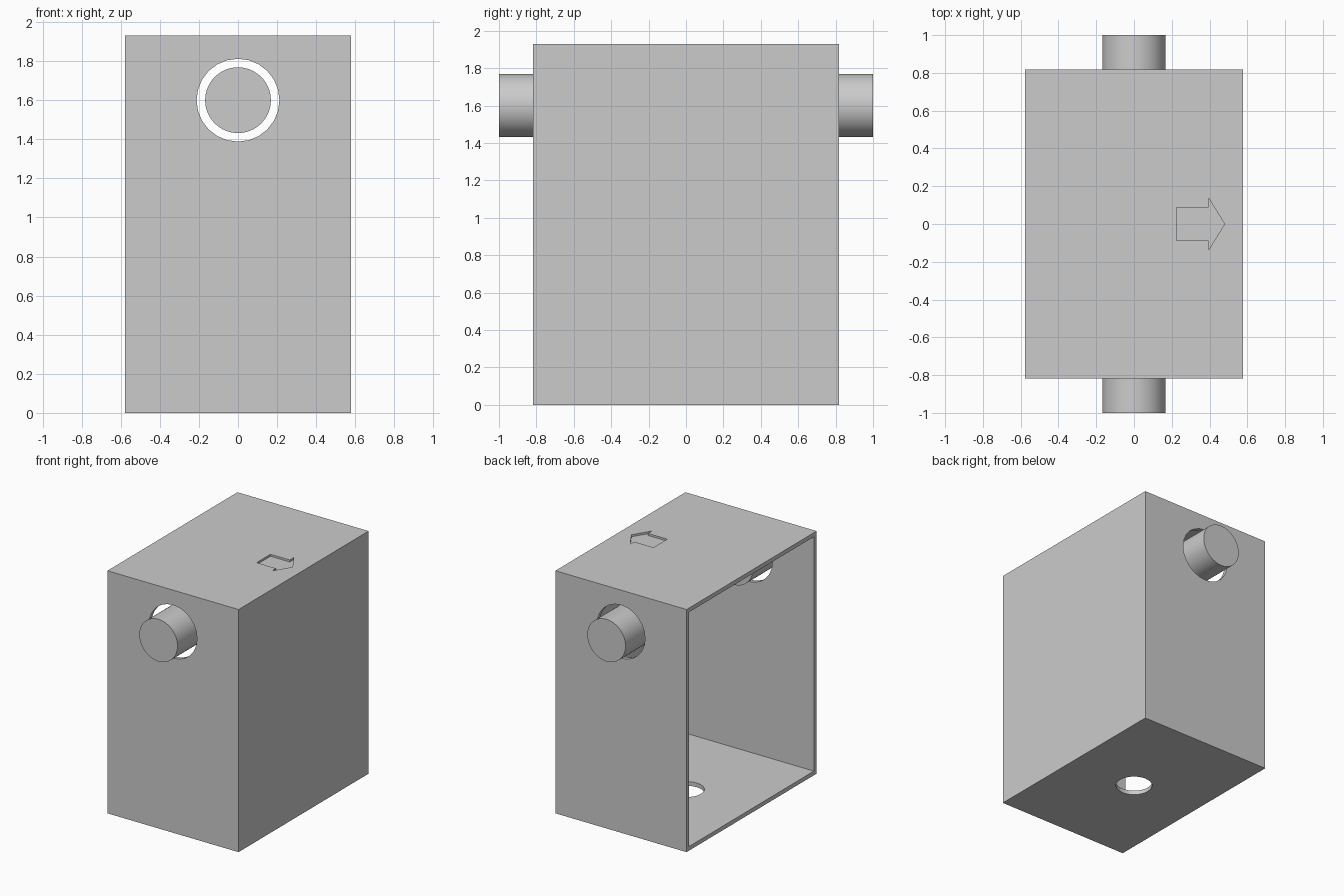
import bpy, bmesh, math
from mathutils import Matrix, Vector

default = bpy.data.objects.get("Cube")
if default:
    bpy.data.objects.remove(default, do_unlink=True)

grey = bpy.data.materials.new("light_grey")
grey.use_nodes = True
grey.diffuse_color = (0.6, 0.6, 0.6, 1)
grey.node_tree.nodes["Principled BSDF"].inputs["Base Color"].default_value = grey.diffuse_color

HALF_X, HALF_Y, HEIGHT, WALL = 0.577, 0.817, 1.93, 0.033
PIN_Z = 1.6


def finish(name, bm):
    bmesh.ops.recalc_face_normals(bm, faces=bm.faces)
    mesh = bpy.data.meshes.new(name)
    bm.to_mesh(mesh)
    bm.free()
    mesh.materials.append(grey)
    ob = bpy.data.objects.new(name, mesh)
    bpy.context.collection.objects.link(ob)
    return ob


def box(name, low, high):
    low, high = Vector(low), Vector(high)
    bm = bmesh.new()
    bmesh.ops.create_cube(bm, size=1, matrix=Matrix.Translation((low + high) / 2)
                          @ Matrix.Diagonal((*(high - low), 1)))
    return finish(name, bm)


def cylinder(name, radius, depth, centre, sides, along_y=False):
    turn = Matrix.Rotation(math.pi / 2 if along_y else 0, 4, "X")
    bm = bmesh.new()
    bmesh.ops.create_cone(bm, cap_ends=True, segments=sides, radius1=radius, radius2=radius,
                          depth=depth, matrix=Matrix.Translation(centre) @ turn)
    return finish(name, bm)


def prism(name, outline, z, depth):
    bm = bmesh.new()
    face = bm.faces.new([bm.verts.new((x, y, z)) for x, y in outline])
    top = bmesh.ops.extrude_face_region(bm, geom=[face])["geom"]
    bmesh.ops.translate(bm, vec=(0, 0, depth),
                        verts=[v for v in top if isinstance(v, bmesh.types.BMVert)])
    return finish(name, bm)


def activate(ob):
    bpy.ops.object.select_all(action="DESELECT")
    ob.select_set(True)
    bpy.context.view_layer.objects.active = ob


def cut(target, cutter):
    cutter.hide_render = True
    mod = target.modifiers.new("cut", "BOOLEAN")
    mod.operation, mod.solver, mod.object = "DIFFERENCE", "EXACT", cutter
    activate(target)
    bpy.ops.object.modifier_apply(modifier=mod.name)
    bpy.data.objects.remove(cutter, do_unlink=True)


# Housing: hollow box, open on the -x side
housing = box("housing", (-HALF_X, -HALF_Y, 0), (HALF_X, HALF_Y, HEIGHT))
cut(housing, box("cavity_cutter", (-1, WALL - HALF_Y, WALL),
                 (HALF_X - WALL, HALF_Y - WALL, HEIGHT - WALL)))

# Round holes through the front and back walls and the floor
cut(housing, cylinder("pin_hole_cutter", 0.212, 3, (0, 0, PIN_Z), 24, along_y=True))
cut(housing, cylinder("floor_hole_cutter", 0.133, 0.3, (0, 0, 0), 32))

# Arrow engraved in the top
arrow = [(0.225, -0.087), (0.395, -0.087), (0.395, -0.137), (0.48, 0),
         (0.395, 0.137), (0.395, 0.087), (0.225, 0.087)]
cut(housing, prism("arrow_cutter", arrow, HEIGHT - 0.016, 0.1))

# Pins standing in the middle of the wall holes
for name, side in (("front_pin", -1), ("back_pin", 1)):
    pin = cylinder(name, 0.168, 0.4, (0, side * 0.8, PIN_Z), 64, along_y=True)
    activate(pin)
    bpy.ops.object.shade_smooth_by_angle(angle=math.radians(30))
